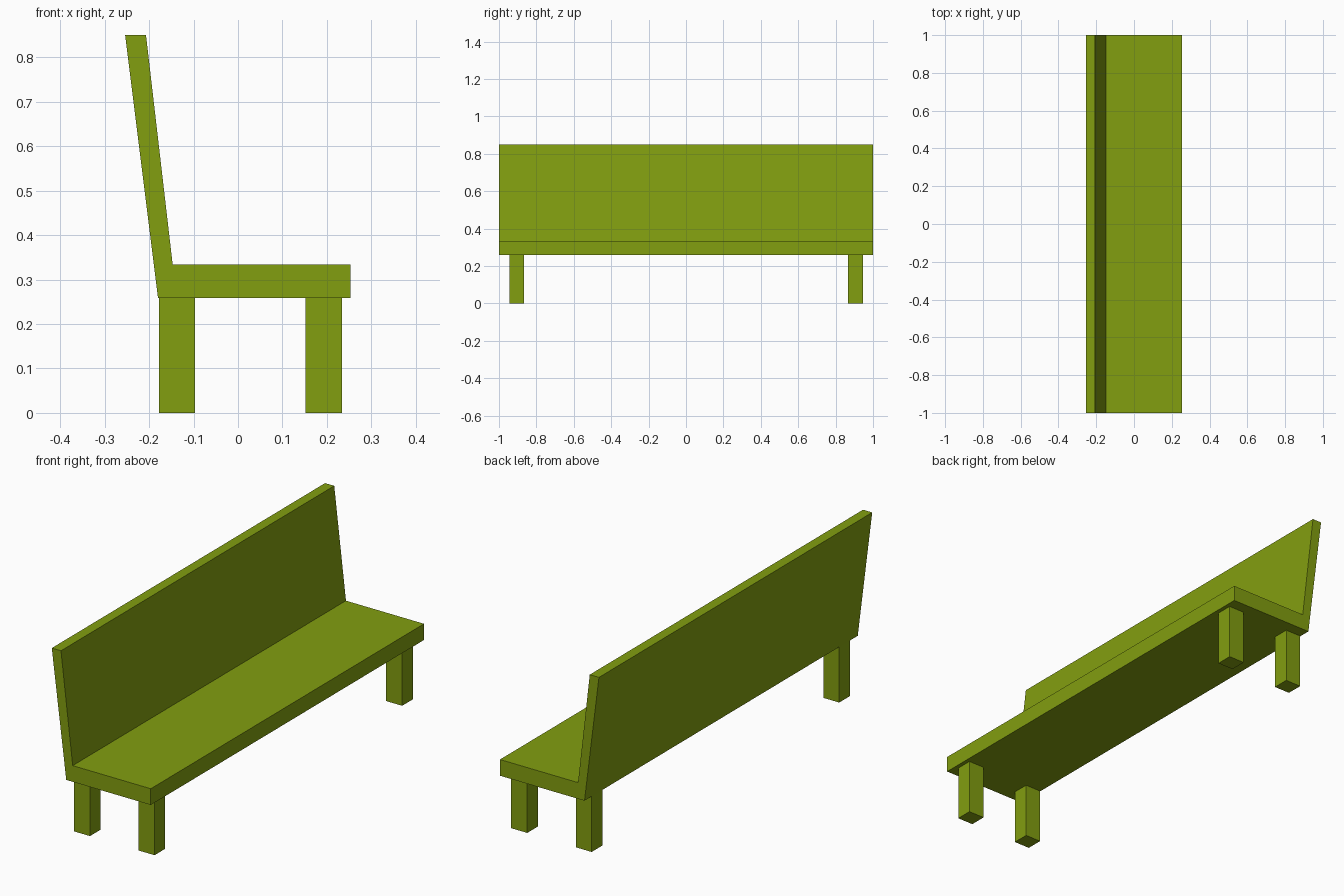
import bpy, bmesh

if "Cube" in bpy.data.objects:
    bpy.data.objects.remove(bpy.data.objects["Cube"])

green = bpy.data.materials.new("olive green")
green.diffuse_color = (0.223, 0.342, 0.005, 1)
green.use_nodes = True
green.node_tree.nodes["Principled BSDF"].inputs["Base Color"].default_value = green.diffuse_color


def extrude_profile(name, points, y0, y1):
    """Solid made by sweeping an x-z outline along y."""
    bm = bmesh.new()
    face = bm.faces.new([bm.verts.new((x, y0, z)) for x, z in points])
    swept = bmesh.ops.extrude_face_region(bm, geom=[face])["geom"]
    verts = [g for g in swept if isinstance(g, bmesh.types.BMVert)]
    bmesh.ops.translate(bm, verts=verts, vec=(0, y1 - y0, 0))
    bmesh.ops.recalc_face_normals(bm, faces=bm.faces)
    mesh = bpy.data.meshes.new(name)
    bm.to_mesh(mesh)
    bm.free()
    mesh.materials.append(green)
    obj = bpy.data.objects.new(name, mesh)
    bpy.context.collection.objects.link(obj)
    return obj


# Seat and leaning backrest share one L-shaped profile
SEAT_BOTTOM = 0.259
extrude_profile("seat_and_backrest", [
    (-0.18, SEAT_BOTTOM), (0.253, SEAT_BOTTOM), (0.253, 0.334),
    (-0.147, 0.334), (-0.207, 0.85), (-0.254, 0.85)], -1, 1)

# Four square legs, set in from the ends
for row, x0, x1 in (("back", -0.178, -0.097), ("front", 0.152, 0.234)):
    for end, y0, y1 in (("left", -0.945, -0.867), ("right", 0.867, 0.945)):
        extrude_profile(f"{row}_{end}_leg", [
            (x0, 0), (x1, 0), (x1, SEAT_BOTTOM), (x0, SEAT_BOTTOM)], y0, y1)
